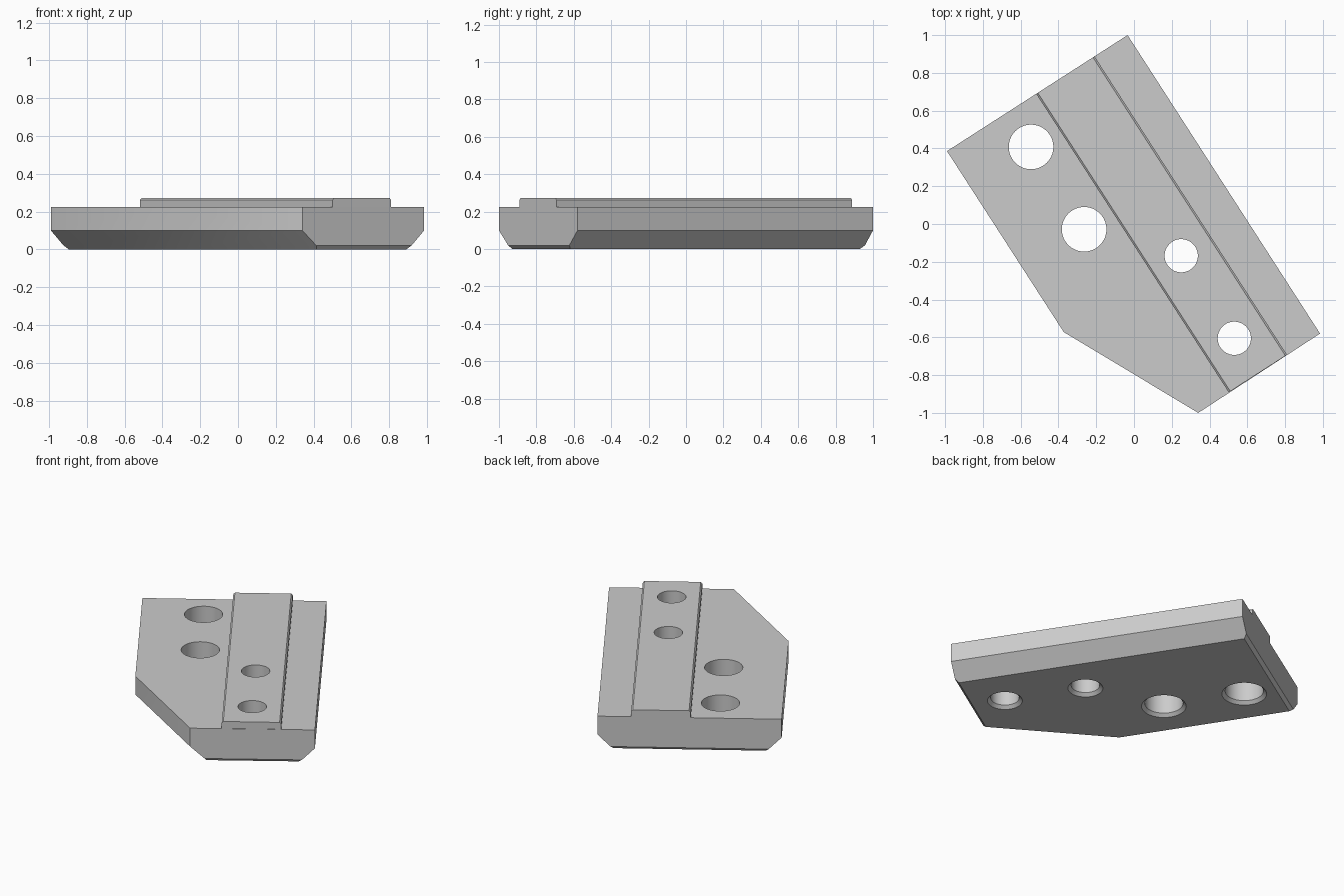
import bpy, bmesh
from math import radians
from mathutils import Vector

default = bpy.data.objects.get("Cube")
if default:
    bpy.data.objects.remove(default, do_unlink=True)

TOP, RAIL_TOP = 0.225, 0.272

grey = bpy.data.materials.new("machined_grey")
grey.use_nodes = True
colour = (0.6, 0.6, 0.6, 1)
grey.diffuse_color = colour
grey.node_tree.nodes["Principled BSDF"].inputs["Base Color"].default_value = colour


def make_object(name, bm):
    bmesh.ops.recalc_face_normals(bm, faces=bm.faces)
    mesh = bpy.data.meshes.new(name)
    bm.to_mesh(mesh)
    bm.free()
    mesh.materials.append(grey)
    obj = bpy.data.objects.new(name, mesh)
    bpy.context.collection.objects.link(obj)
    return obj


def prism(name, outline, z0, z1, chamfers, side):
    """Extrude an anticlockwise outline; chamfer each edge at the top (side=1) or bottom (-1)."""
    bm = bmesh.new()
    face = bm.faces.new([bm.verts.new((x, y, z0)) for x, y in outline])
    new = bmesh.ops.extrude_face_region(bm, geom=[face])["geom"]
    bmesh.ops.translate(bm, vec=(0, 0, z1 - z0),
                        verts=[g for g in new if isinstance(g, bmesh.types.BMVert)])
    bmesh.ops.recalc_face_normals(bm, faces=bm.faces)
    level = z1 if side > 0 else z0
    for i, size in sorted(enumerate(chamfers), key=lambda c: -c[1]):
        if not size:
            continue
        a, b = Vector(outline[i]), Vector(outline[(i + 1) % len(outline)])
        d = (b - a).normalized()
        cut = bmesh.ops.bisect_plane(
            bm, geom=bm.verts[:] + bm.edges[:] + bm.faces[:],
            plane_co=(a.x, a.y, level - side * size),
            plane_no=(d.y, -d.x, side), clear_outer=True)["geom_cut"]
        bmesh.ops.edgeloop_fill(bm, edges=[g for g in cut if isinstance(g, bmesh.types.BMEdge)])
    return make_object(name, bm)


def hole_cutter(x, y, r):
    """Round cutter that flares into a countersink at the underside."""
    bm = bmesh.new()
    rings = []
    for radius, z in ((r + 0.04, -0.02), (r, 0.02), (r, RAIL_TOP + 0.1)):
        ring = bmesh.ops.create_circle(bm, segments=64, radius=radius)["verts"]
        bmesh.ops.translate(bm, verts=ring, vec=(x, y, z))
        rings.append(ring)
    for low, high in zip(rings, rings[1:]):
        for i in range(len(low)):
            j = (i + 1) % len(low)
            bm.faces.new((low[i], low[j], high[j], high[i]))
    bm.faces.new(rings[0])
    bm.faces.new(rings[-1])
    cutter = make_object("hole_cutter", bm)
    cutter.hide_render = True
    return cutter


def combine(target, other, operation):
    mod = target.modifiers.new(operation.lower(), "BOOLEAN")
    mod.operation, mod.solver, mod.object = operation, "EXACT", other
    bpy.context.view_layer.objects.active = target
    bpy.ops.object.modifier_apply(modifier=mod.name)
    bpy.data.objects.remove(other, do_unlink=True)


# Plate: wide chamfers under the long sides and cut corner, narrow ones under the ends
back, left_back = Vector((-0.034, 1.0)), Vector((-0.99, 0.386))
front_left = Vector((0.985, -0.58))
plate = prism("mounting_plate",
              [back, left_back, (-0.372, -0.572), (0.34, -1.0), front_left],
              0, TOP, [0.02, 0.1, 0.1, 0.02, 0.1], -1)

# Raised rail running the full length between the two ends
across = (left_back - back).normalized()
along = front_left - back
near, far = back + across * 0.208, back + across * 0.575
rail = prism("raised_rail", [near, far, far + along, near + along],
             TOP - 0.05, RAIL_TOP, [0, 0.01, 0, 0.01], 1)
combine(plate, rail, "UNION")

# Two large holes in the plate and two small ones through the rail
for x, y, r in ((-0.545, 0.408, 0.118), (-0.264, -0.028, 0.118),
                (0.25, -0.168, 0.088), (0.531, -0.605, 0.088)):
    combine(plate, hole_cutter(x, y, r), "DIFFERENCE")

bpy.ops.object.select_all(action="DESELECT")
plate.select_set(True)
bpy.context.view_layer.objects.active = plate
bpy.ops.object.shade_smooth_by_angle(angle=radians(30))
